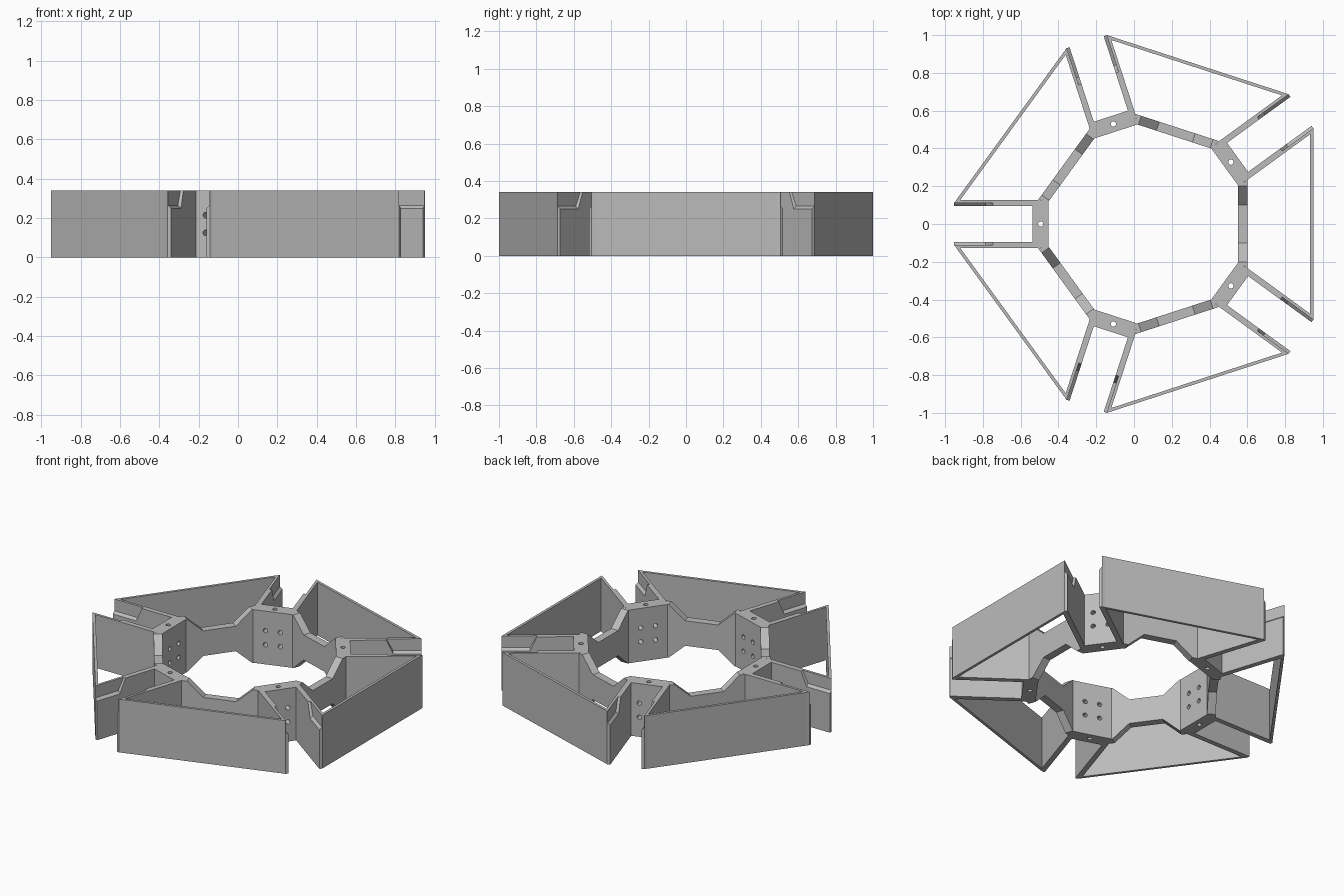
import bpy, bmesh, math
from mathutils import Matrix, Vector

if "Cube" in bpy.data.objects:
    bpy.data.objects.remove(bpy.data.objects["Cube"], do_unlink=True)

CENTRE = Vector((0.063, 0, 0))
H = 0.34          # overall height
LEDGE = 0.25      # height of the arm ledge

grey = bpy.data.materials.new("light grey")
grey.use_nodes = True
COLOUR = (0.5, 0.5, 0.5, 1)
grey.diffuse_color = COLOUR
grey.node_tree.nodes["Principled BSDF"].inputs["Base Color"].default_value = COLOUR


def loft(bm, loop_a, loop_b):
    """Solid between two matching loops of points."""
    a = [bm.verts.new(p) for p in loop_a]
    b = [bm.verts.new(p) for p in loop_b]
    bm.faces.new(a)
    bm.faces.new(b[::-1])
    n = len(a)
    for i in range(n):
        j = (i + 1) % n
        bm.faces.new((a[j], a[i], b[i], b[j]))


def prism(bm, outline, low, high):
    loft(bm, [(r, v, low) for r, v in outline], [(r, v, high) for r, v in outline])


def to_mesh(bm, name):
    bmesh.ops.recalc_face_normals(bm, faces=bm.faces)
    mesh = bpy.data.meshes.new(name)
    bm.to_mesh(mesh)
    bm.free()
    mesh.materials.append(grey)
    return mesh


def place(mesh, name, angle):
    ob = bpy.data.objects.new(name, mesh)
    ob.location = CENTRE
    ob.rotation_euler.z = math.radians(angle)
    bpy.context.collection.objects.link(ob)
    return ob


# Hub block with five drilled holes
bm = bmesh.new()
half = [(0.515, 0.12), (0.569, 0.127), (0.60, 0.127)]
prism(bm, half + [(r, -v) for r, v in reversed(half)], 0, H)
block = place(to_mesh(bm, "hub_block"), "hub_block", 0)

bm = bmesh.new()


def drill(matrix):
    bmesh.ops.create_cone(bm, cap_ends=True, segments=20, radius1=0.014,
                          radius2=0.014, depth=0.6, matrix=matrix)


drill(Matrix.Translation((0.557, 0, H / 2)))
for v in (-0.045, 0.045):
    for z in (0.125, 0.215):
        drill(Matrix.Translation((0.55, v, z)) @ Matrix.Rotation(math.pi / 2, 4, 'Y'))
cutter = place(to_mesh(bm, "hole_cutter"), "hole_cutter", 0)
cutter.hide_render = True
mod = block.modifiers.new("holes", 'BOOLEAN')
mod.operation = 'DIFFERENCE'
mod.solver = 'EXACT'
mod.object = cutter
bpy.context.view_layer.update()
block_mesh = bpy.data.meshes.new_from_object(
    block.evaluated_get(bpy.context.evaluated_depsgraph_get()))
bpy.data.objects.remove(block)
bpy.data.objects.remove(cutter)

# Pair of arms: a full height plate plus a layer stepped down to a ledge
bm = bmesh.new()
for s in (1, -1):
    plate = [(0.60, 0.111), (1.015, 0.111), (1.015, 0.113), (1.003, 0.127), (0.60, 0.127)]
    prism(bm, [(r, s * v) for r, v in plate], 0, H)

    def step(v, ledge):
        side = [(0.60, 0), (1.015, 0), (1.015, ledge), (0.85, ledge), (0.81, H), (0.60, H)]
        return [(r, s * v, z) for r, z in side]
    loft(bm, step(0.095, LEDGE), step(0.111, LEDGE + 0.015))
arm_mesh = to_mesh(bm, "arm_pair")

# Ring wall, waisted at top and bottom between the blocks
bm = bmesh.new()


def waist(r, end):
    top = [(-end, H), (-0.2, H), (-0.1, LEDGE), (0.1, LEDGE), (0.2, H), (end, H)]
    return [(r, v, z) for v, z in top] + [(r, v, H - z) for v, z in reversed(top)]


loft(bm, waist(0.487, 0.206), waist(0.537, 0.232))
wall_mesh = to_mesh(bm, "ring_wall")

# Outer panel
bm = bmesh.new()
prism(bm, [(0.887, -0.487), (0.887, 0.487), (0.87, 0.475), (0.87, -0.475)], 0, H)
panel_mesh = to_mesh(bm, "outer_panel")

for i in range(5):
    place(block_mesh, f"hub_block_{i + 1}", 36 + 72 * i)
    place(arm_mesh, f"arm_pair_{i + 1}", 36 + 72 * i)
    place(wall_mesh, f"ring_wall_{i + 1}", 72 * i)
    place(panel_mesh, f"outer_panel_{i + 1}", 72 * i)
